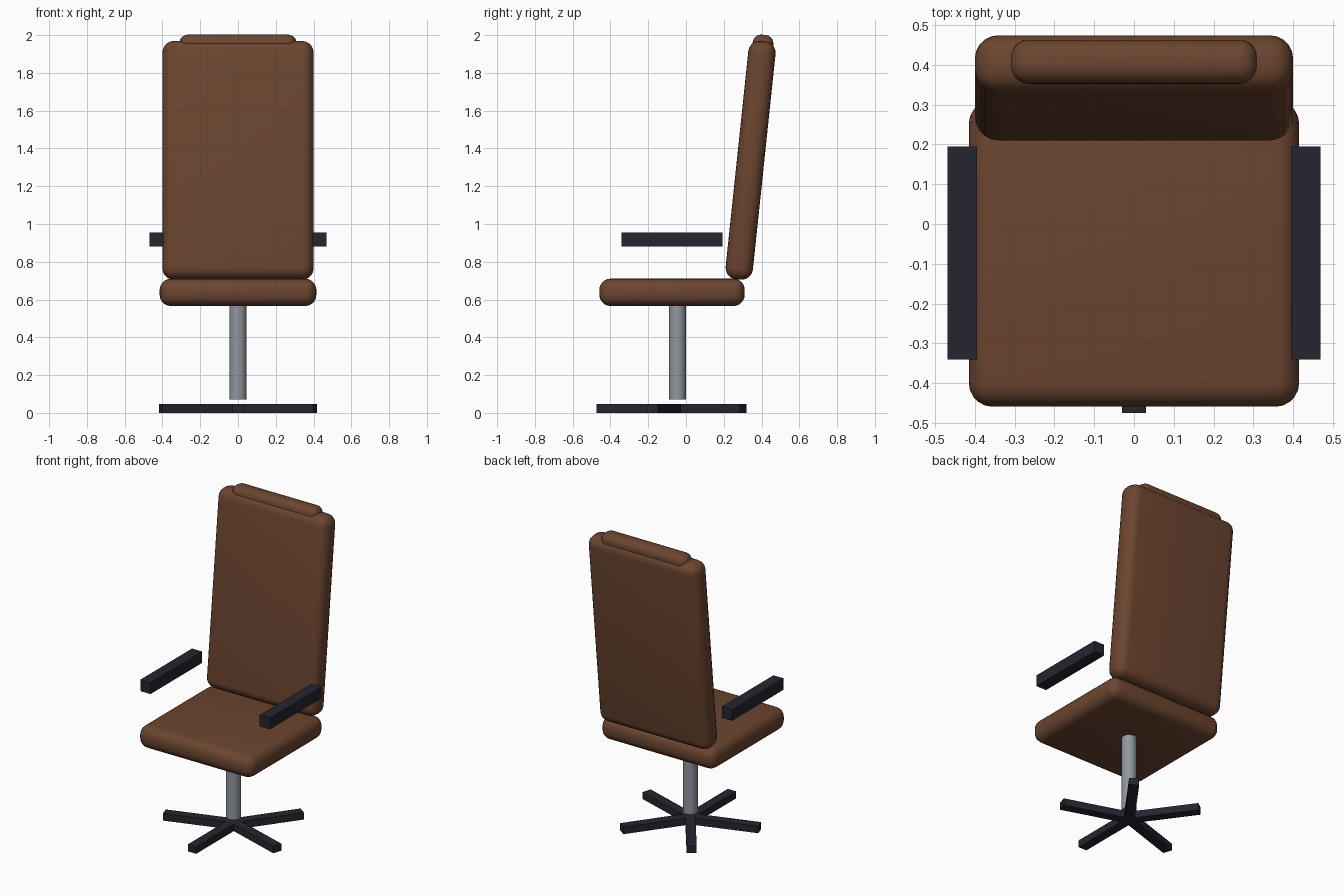
import bpy, math

if "Cube" in bpy.data.objects:
    bpy.data.objects.remove(bpy.data.objects["Cube"])


def material(name, rgb):
    m = bpy.data.materials.new(name)
    m.diffuse_color = (*rgb, 1)
    m.use_nodes = True
    m.node_tree.nodes["Principled BSDF"].inputs["Base Color"].default_value = m.diffuse_color
    return m


leather = material("brown leather", (0.147, 0.059, 0.029))
dark = material("dark plastic", (0.018, 0.018, 0.028))
steel = material("grey steel", (0.28, 0.31, 0.34))


def box(name, size, loc, mat, rot=(0, 0, 0), bevel=0):
    bpy.ops.mesh.primitive_cube_add(size=1, location=loc, rotation=rot)
    ob = bpy.context.object
    ob.name = name
    ob.scale = size
    bpy.ops.object.transform_apply(location=False, rotation=False, scale=True)
    ob.data.materials.append(mat)
    if bevel:
        mod = ob.modifiers.new("rounding", 'BEVEL')
        mod.width = bevel
        mod.segments = 5
        mod.limit_method = 'NONE'
        bpy.ops.object.modifier_apply(modifier=mod.name)
        bpy.ops.object.shade_smooth_by_angle(angle=math.radians(40))
    return ob


# Cushions: seat, tilted back, headrest roll sunk into the top of the back
tilt = math.radians(-6)
box("seat", (0.83, 0.77, 0.145), (0, -0.074, 0.638), leather, bevel=0.06)
box("backrest", (0.80, 0.145, 1.268), (0, 0.342, 1.337), leather, (tilt, 0, 0), 0.06)
box("headrest", (0.62, 0.11, 0.20), (0, 0.402, 1.902), leather, (tilt, 0, 0), 0.045)

# Floating armrests
for side, label in ((-1, "left"), (1, "right")):
    box(label + "_armrest", (0.074, 0.535, 0.074), (side * 0.432, -0.073, 0.917), dark)

# Gas column
base_y = -0.045
bpy.ops.mesh.primitive_cylinder_add(vertices=24, radius=0.045, depth=0.53,
                                    location=(0, base_y, 0.335))
column = bpy.context.object
column.name = "column"
column.data.materials.append(steel)
bpy.ops.object.shade_smooth_by_angle(angle=math.radians(40))

# Five-spoke base, one spoke pointing forward
length = 0.43
for i in range(5):
    a = -math.pi / 2 + i * math.tau / 5
    box(f"base_leg_{i + 1}", (length, 0.06, 0.046),
        (math.cos(a) * length / 2, base_y + math.sin(a) * length / 2, 0.023),
        dark, (0, 0, a))
